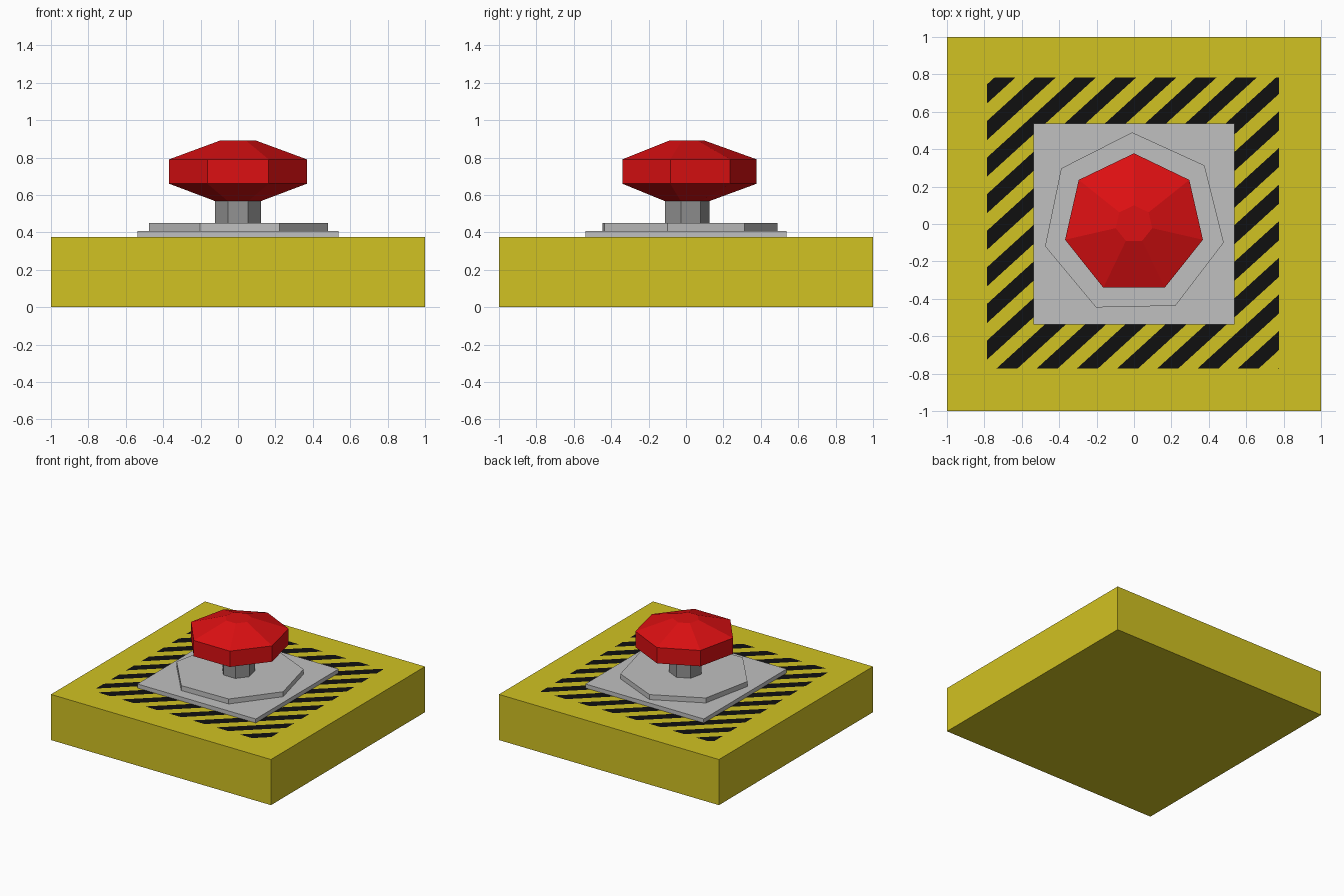
import bpy, bmesh, math
from mathutils import Vector

if "Cube" in bpy.data.objects:
    bpy.data.objects.remove(bpy.data.objects["Cube"])


def material(name, rgb):
    m = bpy.data.materials.new(name)
    m.diffuse_color = (*rgb, 1)
    m.use_nodes = True
    m.node_tree.nodes["Principled BSDF"].inputs["Base Color"].default_value = m.diffuse_color
    return m


YELLOW = material("yellow paint", (0.64, 0.54, 0.016))
BLACK = material("black paint", (0.005, 0.005, 0.005))
LIGHT = material("light grey metal", (0.53, 0.53, 0.53))
DARK = material("dark grey metal", (0.29, 0.29, 0.29))
RED = material("red plastic", (0.72, 0.005, 0.006))


def finish(name, bm, *mats):
    bmesh.ops.recalc_face_normals(bm, faces=bm.faces[:])
    me = bpy.data.meshes.new(name)
    bm.to_mesh(me)
    bm.free()
    for m in mats:
        me.materials.append(m)
    ob = bpy.data.objects.new(name, me)
    bpy.context.collection.objects.link(ob)
    return ob


def box(half, z0, z1):
    bm = bmesh.new()
    bmesh.ops.create_cube(bm, size=2)
    for v in bm.verts:
        v.co = (v.co.x * half, v.co.y * half, z1 if v.co.z > 0 else z0)
    return bm


def lathe(name, profile, mat, sides=7, turn=0.0):
    """Stack of regular polygon rings (radius, z), capped at both ends."""
    bm = bmesh.new()
    rings = []
    for r, z in profile:
        rings.append([bm.verts.new((r * math.cos(a), r * math.sin(a), z))
                      for a in (math.pi / 2 + turn + i * math.tau / sides
                                for i in range(sides))])
    for lo, hi in zip(rings, rings[1:]):
        for i in range(sides):
            j = (i + 1) % sides
            bm.faces.new((lo[i], lo[j], hi[j], hi[i]))
    bm.faces.new(rings[0][::-1])
    bm.faces.new(rings[-1])
    return finish(name, bm, mat)


# base block with hazard stripes cut into its top face
TOP = 0.375
X0, X1, Y0, Y1 = -0.785, 0.775, -0.772, 0.782
SLOPE, PITCH, WIDTH, START = 0.91, 0.215, 0.112, -0.476
bm = box(1, 0, TOP)


def in_square(f):
    c = f.calc_center_median()
    return f.normal.z > 0.9 and X0 < c.x < X1 and Y0 < c.y < Y1


def cut(faces, point, normal):
    geom = set(faces)
    for f in faces:
        geom.update(f.edges, f.verts)
    bmesh.ops.bisect_plane(bm, geom=list(geom), dist=1e-5,
                           plane_co=point, plane_no=normal)
    bm.normal_update()


bm.normal_update()
for x in (X0, X1):
    cut([f for f in bm.faces if f.normal.z > 0.9], (x, 0, TOP), (1, 0, 0))
for y in (Y0, Y1):
    cut([f for f in bm.faces if f.normal.z > 0.9], (0, y, TOP), (0, 1, 0))
across = Vector((SLOPE, -1, 0)).normalized()
for k in range(-2, 15):
    for side in (-0.5, 0.5):
        x = START + k * PITCH + side * WIDTH
        cut([f for f in bm.faces if in_square(f)], (x, Y1, TOP), across)
for f in bm.faces:
    if in_square(f):
        c = f.calc_center_median()
        d = (c.x + (Y1 - c.y) / SLOPE - START) / PITCH
        f.material_index = int(abs(d - round(d)) < WIDTH / PITCH / 2)
finish("base_block", bm, YELLOW, BLACK)

# metal mounting plates
finish("square_plate", box(0.538, TOP, 0.408), LIGHT)
lathe("collar_plate", [(0.49, 0.408), (0.49, 0.449)], LIGHT, turn=math.radians(1.2))

# stem and push button
lathe("stem", [(0.125, 0.449), (0.125, 0.57)], DARK)
lathe("push_button", [(0.12, 0.565), (0.378, 0.66), (0.378, 0.79), (0.1, 0.89)], RED)
